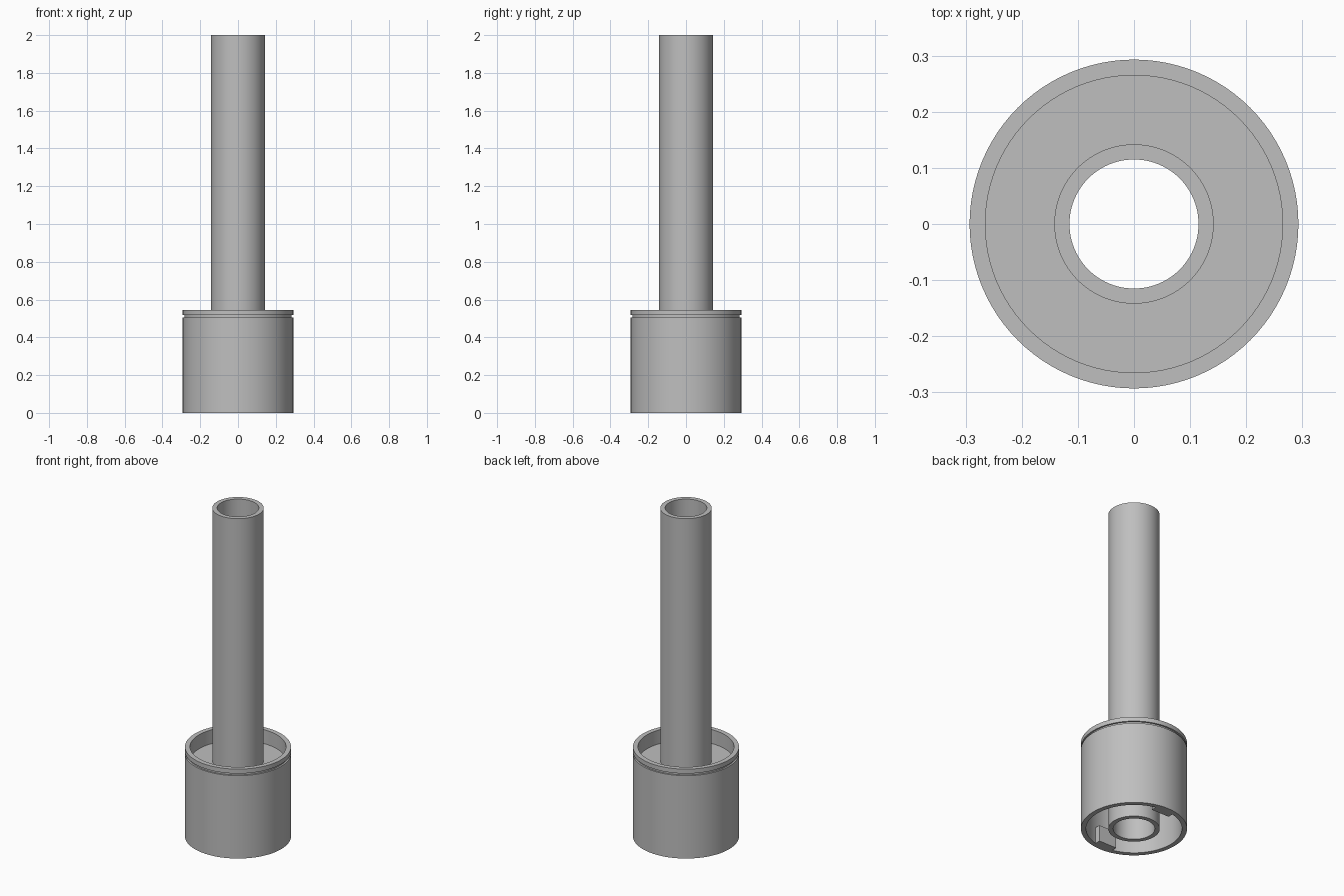
import bpy
import bmesh
import math
from mathutils import Matrix, Vector

cube = bpy.data.objects.get("Cube")
if cube:
    bpy.data.objects.remove(cube, do_unlink=True)

SEGMENTS = 96

grey = bpy.data.materials.new("plain grey")
grey.use_nodes = True
colour = (0.52, 0.52, 0.52, 1)
grey.diffuse_color = colour
grey.node_tree.nodes["Principled BSDF"].inputs["Base Color"].default_value = colour


def add_object(name, bm):
    bmesh.ops.recalc_face_normals(bm, faces=bm.faces)
    mesh = bpy.data.meshes.new(name)
    bm.to_mesh(mesh)
    bm.free()
    mesh.materials.append(grey)
    obj = bpy.data.objects.new(name, mesh)
    bpy.context.collection.objects.link(obj)
    bpy.ops.object.select_all(action="DESELECT")
    obj.select_set(True)
    bpy.context.view_layer.objects.active = obj
    bpy.ops.object.shade_smooth_by_angle(angle=math.radians(30))
    return obj


def lathe(name, profile):
    """Revolve a closed (radius, height) outline around z."""
    bm = bmesh.new()
    verts = [bm.verts.new((r, 0, z)) for r, z in profile]
    edges = [bm.edges.new((v, verts[i - 1])) for i, v in enumerate(verts)]
    bmesh.ops.spin(bm, geom=verts + edges, cent=(0, 0, 0), axis=(0, 0, 1),
                   angle=math.tau, steps=SEGMENTS, use_merge=True)
    bmesh.ops.remove_doubles(bm, verts=bm.verts, dist=0.0001)
    return add_object(name, bm)


outer, inner = 0.293, 0.265
groove = 0.283
tube_outer, tube_inner = 0.142, 0.115

# Long hollow tube running the full height
lathe("tube", [(tube_outer, 0), (tube_outer, 2), (tube_inner, 2), (tube_inner, 0)])

# Cup with a grooved rim, a recessed deck and an open underside
deck_top, deck_bottom = 0.46, 0.43
deck_edge = (tube_outer + tube_inner) / 2
lathe("housing", [
    (outer, 0), (outer, 0.505), (groove, 0.505), (groove, 0.518),
    (outer, 0.518), (outer, 0.545), (inner, 0.545), (inner, deck_top),
    (deck_edge, deck_top), (deck_edge, deck_bottom),
    (inner, deck_bottom), (inner, 0),
])

# Two locking tabs on the inside of the lower opening
for name, side in (("front_tab", -1), ("back_tab", 1)):
    bm = bmesh.new()
    size = Vector((0.12, 0.05, 0.1))
    place = Matrix.Translation((0, side * 0.25, size.z / 2)) @ Matrix.Diagonal(size).to_4x4()
    bmesh.ops.create_cube(bm, size=1, matrix=place)
    add_object(name, bm)
